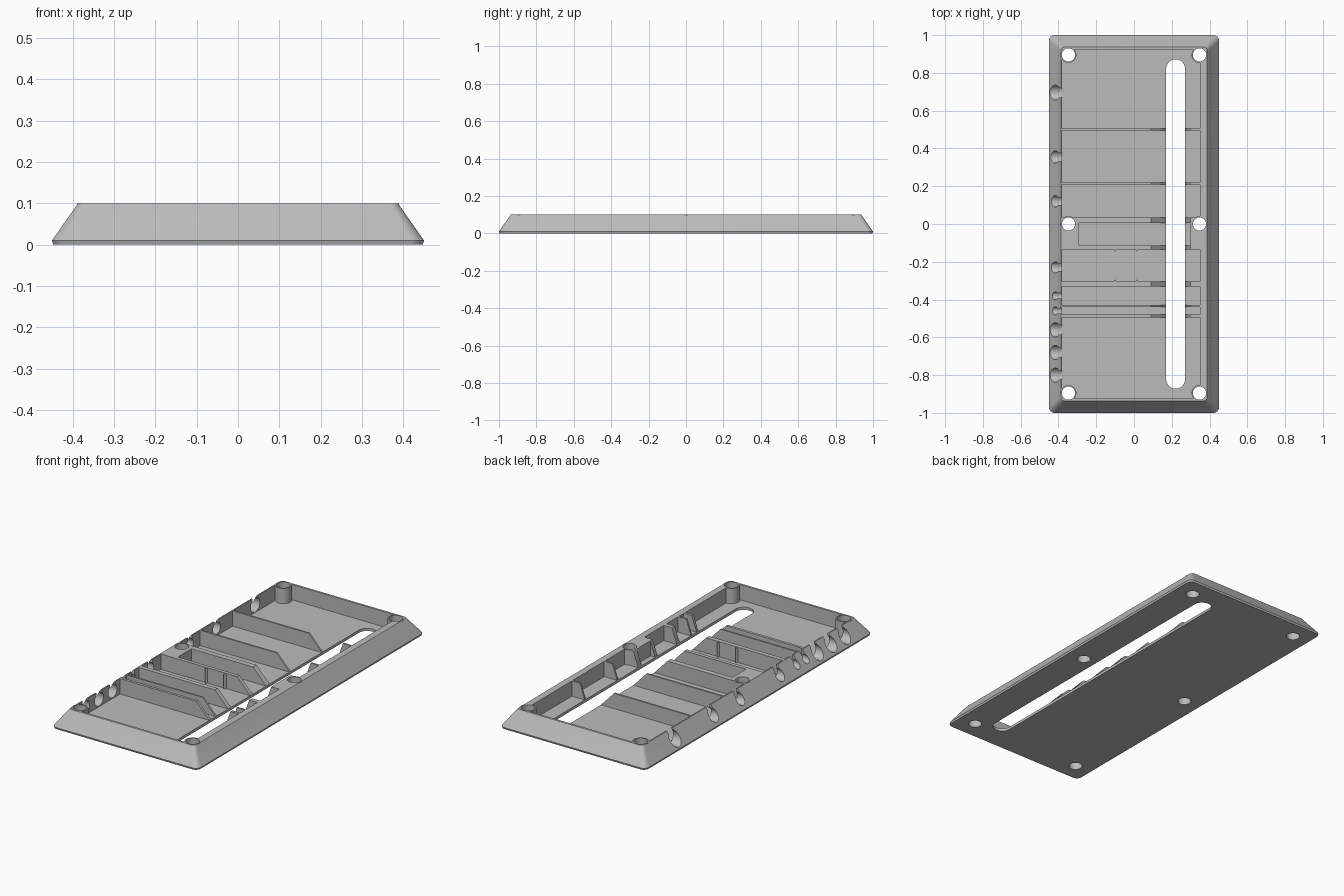
import bpy, bmesh, math
from mathutils import Vector

if "Cube" in bpy.data.objects:
    bpy.data.objects.remove(bpy.data.objects["Cube"])

grey = bpy.data.materials.new("plain_grey")
grey.use_nodes = True
grey.diffuse_color = (0.5, 0.5, 0.5, 1)
grey.node_tree.nodes["Principled BSDF"].inputs["Base Color"].default_value = (0.5, 0.5, 0.5, 1)

TOP, FLOOR, ABOVE = 0.1, 0.015, 0.15


def rounded_rect(hx, hy, r, steps=8):
    """Outline of a rounded rectangle centred on the origin."""
    pts = []
    for i, (sx, sy) in enumerate([(1, 1), (-1, 1), (-1, -1), (1, -1)]):
        for k in range(steps + 1):
            a = math.radians(90 * (i + k / steps))
            pts.append((sx * (hx - r) + r * math.cos(a), sy * (hy - r) + r * math.sin(a)))
    return pts


def circle(x, y, r, n=32):
    return [(x + r * math.cos(math.tau * k / n), y + r * math.sin(math.tau * k / n)) for k in range(n)]


def rect(x0, x1, y0, y1):
    return [(x0, y0), (x1, y0), (x1, y1), (x0, y1)]


def loft(bm, rings):
    """Skin a stack of equal rings and cap both ends."""
    rows = [[bm.verts.new(p) for p in ring] for ring in rings]
    n = len(rows[0])
    for a, b in zip(rows, rows[1:]):
        for i in range(n):
            bm.faces.new((a[i], a[(i + 1) % n], b[(i + 1) % n], b[i]))
    bm.faces.new(rows[0][::-1])
    bm.faces.new(rows[-1])


def prisms(name, outlines, lo, hi, axis="z"):
    """One object holding every outline extruded along an axis."""
    place = {"x": lambda p, d: Vector((d, p[0], p[1])),
             "y": lambda p, d: Vector((p[0], d, p[1])),
             "z": lambda p, d: Vector((p[0], p[1], d))}[axis]
    bm = bmesh.new()
    for outline in outlines:
        loft(bm, [[place(p, d) for p in outline] for d in (lo, hi)])
    return finish(name, bm)


def finish(name, bm):
    bmesh.ops.recalc_face_normals(bm, faces=bm.faces)
    mesh = bpy.data.meshes.new(name)
    bm.to_mesh(mesh)
    bm.free()
    mesh.materials.append(grey)
    obj = bpy.data.objects.new(name, mesh)
    bpy.context.collection.objects.link(obj)
    return obj


def combine(target, tool, operation):
    mod = target.modifiers.new(tool.name, "BOOLEAN")
    mod.object, mod.operation, mod.solver = tool, operation, "EXACT"
    bpy.context.view_layer.objects.active = target
    bpy.ops.object.modifier_apply(modifier=mod.name)
    bpy.data.objects.remove(tool)


# Solid body: short upright foot, then sloping sides
bm = bmesh.new()
loft(bm, [[Vector((x, y, z)) for x, y in rounded_rect(hx, hy, r)]
          for hx, hy, r, z in [(0.447, 0.997, 0.03, 0), (0.45, 1, 0.03, 0.01), (0.387, 0.937, 0.02, TOP)]])
tray = finish("tray", bm)

# Compartments, leaving dividers between them
spans = [(0.505, 0.925), (0.22, 0.495), (0.035, 0.21), (-0.305, -0.135),
         (-0.43, -0.33), (-0.48, -0.44), (-0.925, -0.495)]
bays = [rect(-0.38, 0.35, a, b) for a, b in spans] + [rect(-0.29, 0.30, -0.115, 0.005)]
combine(tray, prisms("compartments", bays, FLOOR, ABOVE), "DIFFERENCE")

# Cable channel with sloping divider ends
channel = [(0.17, FLOOR), (0.27, FLOOR), (0.30, TOP), (0.30, ABOVE), (0.09, ABOVE), (0.09, TOP)]
combine(tray, prisms("channel", [channel], -0.9, 0.9, "y"), "DIFFERENCE")

# Long rounded slot through the floor
slot = [(x + 0.22, y) for x, y in rounded_rect(0.05, 0.872, 0.0499)]
combine(tray, prisms("slot", [slot], -0.05, ABOVE), "DIFFERENCE")

# Cable notches: round holes with a narrower neck open at the top
notches = []
for y, r in [(0.695, 0.04), (0.355, 0.033), (0.12, 0.03), (-0.23, 0.03), (-0.38, 0.021),
             (-0.46, 0.021), (-0.56, 0.038), (-0.68, 0.038), (-0.80, 0.038)]:
    arc = [math.radians(130 + 280 * k / 24) for k in range(25)]
    outline = [(y + r * math.cos(a), 0.057 + r * math.sin(a)) for a in arc]
    notches.append(outline + [(outline[-1][0], ABOVE), (outline[0][0], ABOVE)])
combine(tray, prisms("notches", notches, -0.5, -0.37, "x"), "DIFFERENCE")

# Screw posts and their holes
spots = [(x, y) for x in (-0.347, 0.347) for y in (-0.895, 0, 0.895)]
combine(tray, prisms("posts", [circle(x, y, 0.042) for x, y in spots], 0.005, TOP), "UNION")
combine(tray, prisms("holes", [circle(x, y, 0.035) for x, y in spots], -0.05, ABOVE), "DIFFERENCE")

# Small upright ridges gripping the board in one compartment
ridges = [[(x - 0.008, y), (x + 0.008, y), (x, y + d)]
          for x in (-0.1, 0.015) for y, d in ((-0.134, -0.013), (-0.306, 0.013))]
prisms("grip_ridges", ridges, 0.01, TOP - 0.002)

bpy.ops.object.select_all(action="DESELECT")
tray.select_set(True)
bpy.context.view_layer.objects.active = tray
bpy.ops.object.shade_smooth_by_angle(angle=math.radians(30))
